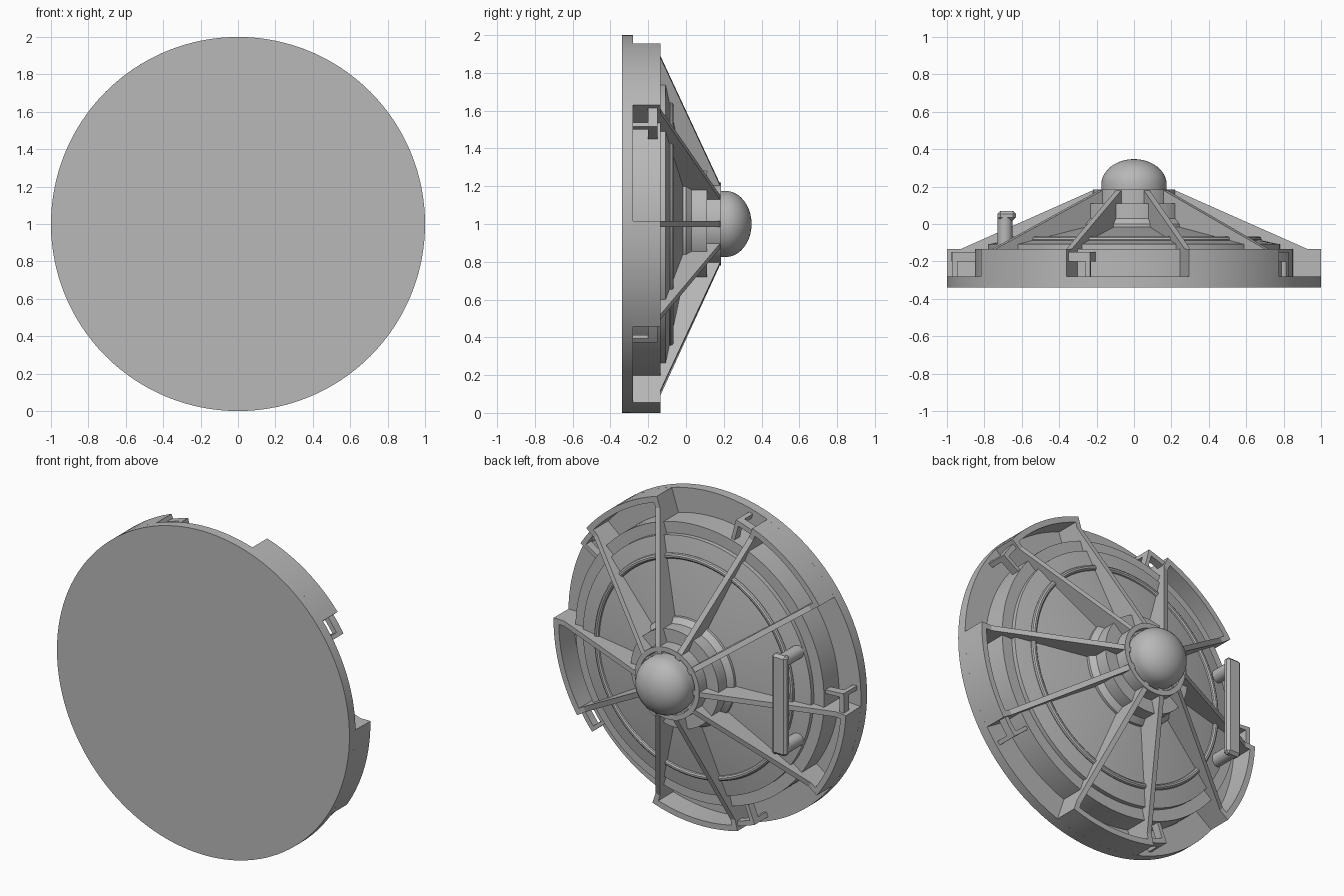
import bpy, bmesh, math

cube = bpy.data.objects.get("Cube")
if cube:
    bpy.data.objects.remove(cube, do_unlink=True)

grey = bpy.data.materials.new("plain grey")
grey.use_nodes = True
COLOUR = (0.48, 0.48, 0.48, 1)
grey.diffuse_color = COLOUR
grey.node_tree.nodes["Principled BSDF"].inputs["Base Color"].default_value = COLOUR


def polar(r, angle, y, side=0.0):
    """Point at a radius and angle (degrees) around the y axis, pushed sideways."""
    a = math.radians(angle)
    return (r * math.cos(a) - side * math.sin(a), y,
            1 + r * math.sin(a) + side * math.cos(a))


def finish(name, bm, smooth=True):
    bmesh.ops.remove_doubles(bm, verts=bm.verts, dist=1e-5)
    bmesh.ops.recalc_face_normals(bm, faces=bm.faces)
    mesh = bpy.data.meshes.new(name)
    bm.to_mesh(mesh)
    bm.free()
    obj = bpy.data.objects.new(name, mesh)
    bpy.context.collection.objects.link(obj)
    mesh.materials.append(grey)
    bpy.ops.object.select_all(action='DESELECT')
    obj.select_set(True)
    bpy.context.view_layer.objects.active = obj
    if smooth:
        bpy.ops.object.shade_smooth_by_angle(angle=math.radians(30))
    return obj


def loft(bm, rings, closed=False):
    """Skin a row of equal vertex rings; cap the ends unless closed."""
    rows = [[bm.verts.new(p) for p in ring] for ring in rings]
    n = len(rows[0])
    pairs = list(zip(rows, rows[1:])) + ([(rows[-1], rows[0])] if closed else [])
    for a, b in pairs:
        for i in range(n):
            j = (i + 1) % n
            bm.faces.new((a[i], a[j], b[j], b[i]))
    if not closed:
        bm.faces.new(rows[0])
        bm.faces.new(rows[-1])


def lathe(name, profile, steps=96):
    """Revolve (radius, y) points, flat caps at both ends."""
    bm = bmesh.new()
    loft(bm, [[polar(r, 360 * i / steps, y) for i in range(steps)] for r, y in profile])
    return finish(name, bm)


def arc_block(bm, r0, r1, a0, a1, y0, y1, steps=10):
    section = [(r0, y0), (r1, y0), (r1, y1), (r0, y1)]
    loft(bm, [[polar(r, a0 + (a1 - a0) * i / steps, y) for r, y in section]
              for i in range(steps + 1)])


# Front disc, drum and shallow cone
lathe("front_disc", [(1, -0.34), (1, -0.28)], 128)
lathe("drum_and_cone", [(0.85, -0.3), (0.85, -0.135), (0.78, -0.135),
                        (0.78, -0.108), (0.25, 0)])

# Stepped hub with a lip around the dome
lathe("hub", [(0.33, -0.04), (0.33, 0.0), (0.3, 0.03), (0.3, 0.11), (0.22, 0.11),
              (0.22, 0.185), (0.19, 0.185), (0.185, 0.165)])

# Dome
dome = [(0.175, 0.15), (0.175, 0.21)]
dome += [(0.175 * math.cos(t), 0.21 + 0.137 * math.sin(t))
         for t in (math.radians(9 * k) for k in range(1, 10))]
dome.append((0.003, 0.347))
lathe("dome", dome, 64)

# Raised ring on the cone
bm = bmesh.new()
loft(bm, [[polar(0.665 + 0.017 * math.cos(math.tau * k / 10), 360 * i / 96,
                 -0.083 + 0.017 * math.sin(math.tau * k / 10)) for k in range(10)]
          for i in range(96)], closed=True)
finish("cone_ring", bm)

# Five raised rim sections, each bounded by two ribs, with a bracket beside one
RIB = [(0.15, 0.18), (0.22, 0.18), (0.93, -0.135), (0.998, -0.135),
       (0.998, -0.3), (0.8, -0.3), (0.7, -0.15), (0.15, -0.03)]
ribs, walls, brackets = bmesh.new(), bmesh.new(), bmesh.new()
for k in range(5):
    start, end = 40 + 72 * k, 72 + 72 * k
    for angle in (start, end):
        loft(ribs, [[polar(r, angle, y, side) for r, y in RIB]
                    for side in (-0.016, 0.016)])
    arc_block(walls, 0.965, 1.0, start - 0.9, end + 0.9, -0.29, -0.135)
    tip = start - 8
    arc_block(brackets, 0.945, 0.975, tip, start, -0.2, -0.15, 4)
    arc_block(brackets, 0.945, 0.975, tip, tip + 1.5, -0.29, -0.15, 1)
    arc_block(brackets, 0.84, 0.96, tip, tip + 1.5, -0.2, -0.15, 1)
finish("ribs", ribs, False)
finish("rim_walls", walls)
finish("brackets", brackets, False)

# Handle: bevelled upright bar on two round posts
bm = bmesh.new()
bmesh.ops.create_cube(bm, size=1)
for v in bm.verts:
    v.co.x = v.co.x * 0.1 - 0.68
    v.co.y = v.co.y * 0.05 + 0.045
    v.co.z = v.co.z * 0.62 + 1
bmesh.ops.bevel(bm, geom=bm.edges[:], offset=0.016, segments=1, affect='EDGES')
finish("handle_bar", bm, False)

bm = bmesh.new()
for z in (0.73, 1.27):
    loft(bm, [[(-0.69 + 0.04 * math.cos(math.tau * i / 20), y,
                z + 0.04 * math.sin(math.tau * i / 20)) for i in range(20)]
              for y in (-0.13, 0.045)])
finish("handle_posts", bm)
